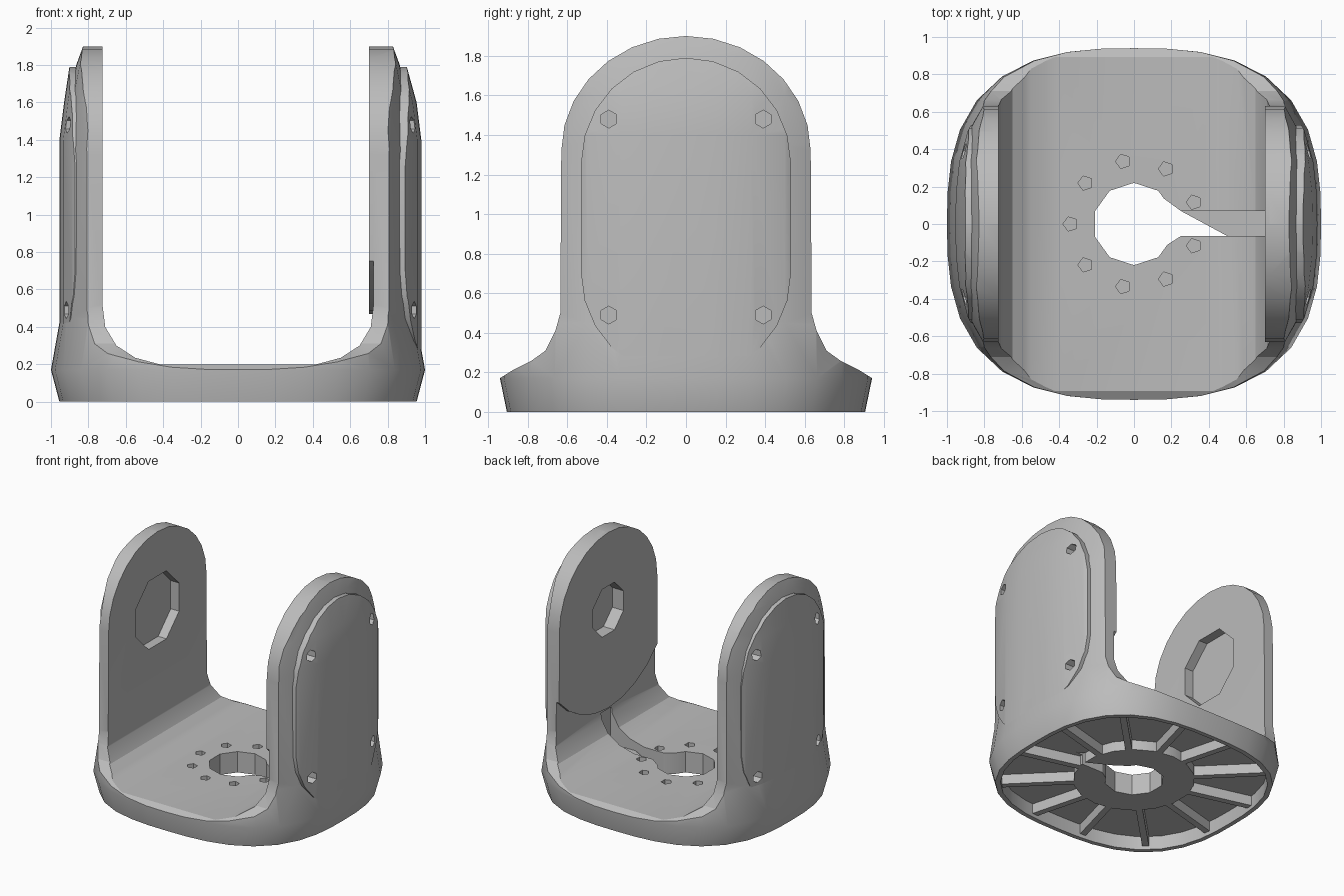
import bpy, bmesh
from math import sin, cos, pi, radians
from mathutils import Matrix

cube = bpy.data.objects.get("Cube")
if cube:
    bpy.data.objects.remove(cube)

grey = bpy.data.materials.new("plain grey")
grey.use_nodes = True
GREY = (0.5, 0.5, 0.5, 1)
grey.diffuse_color = GREY
grey.node_tree.nodes["Principled BSDF"].inputs["Base Color"].default_value = GREY


def finish(bm, name):
    bmesh.ops.recalc_face_normals(bm, faces=bm.faces)
    mesh = bpy.data.meshes.new(name)
    bm.to_mesh(mesh)
    bm.free()
    mesh.materials.append(grey)
    obj = bpy.data.objects.new(name, mesh)
    bpy.context.collection.objects.link(obj)
    return obj


def loft(name, rings):
    """Closed solid through rings of equal point count."""
    bm = bmesh.new()
    rows = [[bm.verts.new(p) for p in ring] for ring in rings]
    n = len(rows[0])
    for a, b in zip(rows, rows[1:]):
        for i in range(n):
            j = (i + 1) % n
            bm.faces.new((a[i], a[j], b[j], b[i]))
    bm.faces.new(rows[0])
    bm.faces.new(rows[-1])
    return finish(bm, name)


def prism(name, profile, axis, lo, hi):
    """Extrude a 2D profile along the x, y or z axis."""
    place = {"x": lambda a, b, t: (t, a, b),
             "y": lambda a, b, t: (a, t, b),
             "z": lambda a, b, t: (a, b, t)}[axis]
    return loft(name, [[place(a, b, t) for a, b in profile] for t in (lo, hi)])


def circle(a, b, r, n=8):
    return [(a + r * cos(2 * pi * (i + 0.5) / n), b + r * sin(2 * pi * (i + 0.5) / n)) for i in range(n)]


def arc(cb, ra, rb, start, end, n):
    return [(ra * cos(radians(start + (end - start) * i / n)),
             cb + rb * sin(radians(start + (end - start) * i / n))) for i in range(n + 1)]


def boolean(obj, tool, operation):
    mod = obj.modifiers.new("cut", "BOOLEAN")
    mod.operation = operation
    mod.solver = "EXACT"
    mod.object = tool
    bpy.context.view_layer.objects.active = obj
    bpy.ops.object.modifier_apply(modifier=mod.name)
    bpy.data.objects.remove(tool)


def cut(obj, *tools):
    for tool in tools:
        boolean(obj, tool, "DIFFERENCE")


def squircle(sx, sy, n=36, power=2.75):
    pts = []
    for i in range(n):
        c, s = cos(2 * pi * i / n), sin(2 * pi * i / n)
        r = (abs(c) ** power + abs(s) ** power) ** (-1 / power)
        pts.append((sx * r * c, sy * r * s))
    return pts


def column(name, levels):
    """Rounded-square column through levels of (height, half width, half depth)."""
    return loft(name, [[(x, y, z) for x, y in squircle(sx, sy)] for z, sx, sy in levels])


# Yoke body: column trimmed to a bell outline, then cut by a filleted channel
arch = arc(1.32, .63, .58, 0, 180, 14)
foot = [(.95, -.1), (.95, .165), (.87, .215), (.78, .26), (.71, .31), (.66, .41), (.635, .5)]
bell = foot + arch + [(-y, z) for y, z in reversed(foot)]
yoke = column("yoke_body", [(0, .955, .905), (.17, 1, .94), (.45, .95, .93), (1.35, .945, .93),
                            (1.6, .905, .93), (1.8, .865, .93), (1.95, .81, .93)])
boolean(yoke, prism("bell", bell, "x", -1.2, 1.2), "INTERSECT")

fillet = [(.42, .2), (.55, .235), (.65, .3), (.71, .4), (.725, .52)]
channel = fillet + [(.725, 2.2), (-.725, 2.2)] + [(-x, z) for x, z in reversed(fillet)]
cut(yoke, prism("channel", channel, "y", -1.2, 1.2))

# Underside: annular hollow with a hub and radial ribs
hollow = prism("hollow", squircle(.92, .87), "z", -.1, .11)
cut(hollow, prism("hub", circle(0, 0, .45, 18), "z", .03, .3))
RIBS = 12
for i in range(RIBS):
    rib = prism("rib", [(.4, -.025), (1.1, -.025), (1.1, .025), (.4, .025)], "z", .03, .3)
    rib.data.transform(Matrix.Rotation(2 * pi * (i + .5) / RIBS, 4, "Z"))
    cut(hollow, rib)
cut(yoke, hollow)

# Cable keyhole: round hole, tapering through slot and shallow groove into the arm
cut(yoke,
    prism("hole", circle(0, 0, .22, 10), "z", -.1, .4),
    prism("slot", [(.1, -.16), (.25, -.065), (.5, -.065), (.25, .07), (.1, .18)], "z", -.1, .4),
    prism("groove", [(.22, -.065), (.725, -.065), (.725, .07), (.22, .07)], "z", .15, .45))

# Ring of small screw dimples around the hole
for i in range(9):
    a = radians(20 + 40 * i)
    cut(yoke, prism("dimple", circle(.34 * cos(a), .34 * sin(a), .04, 5), "z", .14, .3))

# Raised pivot plate on the inside of the left arm
lower_edge = arc(1.32, .85, .85, 222, 318, 8)
plate = prism("pivot_plate", arch + lower_edge, "x", .7, .73)

# Pivot pockets inside both arms
cut(yoke, prism("pocket", circle(0, 1.26, .3, 8), "x", -.81, -.6))
cut(yoke, prism("pocket", circle(0, 1.27, .21, 8), "x", .6, .81))
cut(plate, prism("pocket", circle(0, 1.27, .21, 8), "x", .6, .81))

# Outer cover panels with screw holes
stadium = arc(1.26, .53, .53, 0, 180, 12) + arc(.7, .53, .53, 180, 360, 12)
panels = []
for side, name, width in ((1, "left_cover", .98), (-1, "right_cover", .955)):
    cover = column(name, [(.1, width, .93), (1.4, width, .93), (1.6, width - .025, .93),
                          (1.8, .9, .93), (1.95, .84, .93)])
    lo, hi = sorted((side * .8, side * 1.2))
    boolean(cover, prism("outline", stadium, "x", lo, hi), "INTERSECT")
    for y in (-.39, .39):
        for z in (.49, 1.48):
            for part in (cover, yoke):
                inner, outer = sorted((side * .84, side * 1.2))
                cut(part, prism("screw_hole", circle(y, z, .045, 6), "x", inner, outer))
    panels.append(cover)

# Shading: smooth curves, crisp edges
bpy.ops.object.select_all(action="DESELECT")
for obj in [yoke, plate] + panels:
    obj.select_set(True)
bpy.context.view_layer.objects.active = yoke
bpy.ops.object.shade_smooth_by_angle(angle=radians(25))
